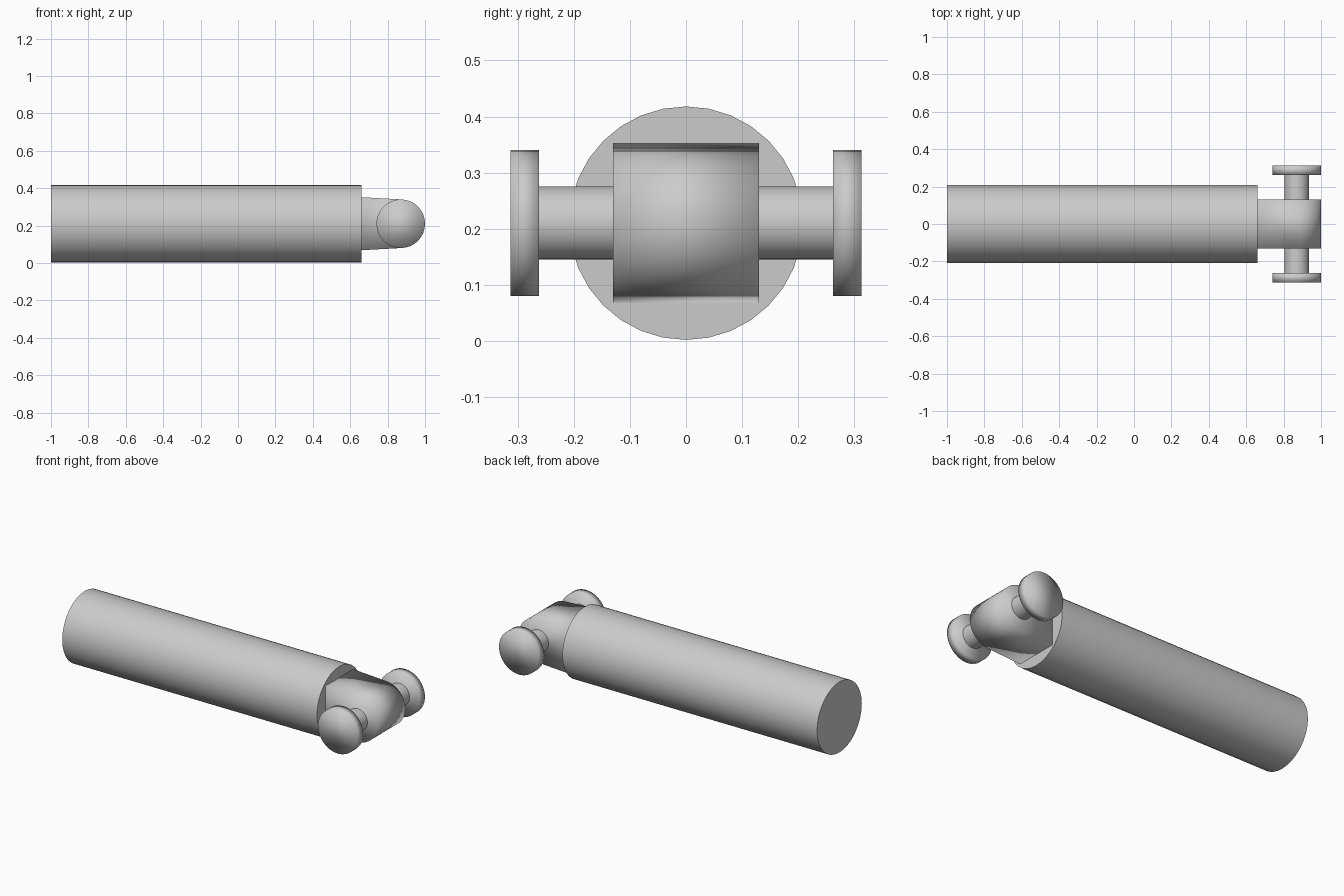
import bpy, bmesh, math

if "Cube" in bpy.data.objects:
    bpy.data.objects.remove(bpy.data.objects["Cube"])

R, CZ = 0.208, 0.21        # barrel radius, axis height
PX, PR = 0.87, 0.13        # pivot position, knuckle radius


def smooth(ob, angle=None):
    bpy.ops.object.select_all(action='DESELECT')
    ob.select_set(True)
    bpy.context.view_layer.objects.active = ob
    if angle is None:
        bpy.ops.object.shade_smooth()
    else:
        bpy.ops.object.shade_smooth_by_angle(angle=math.radians(angle))


def cylinder(name, r, depth, loc, rot, angle=40):
    bpy.ops.mesh.primitive_cylinder_add(vertices=32, radius=r, depth=depth,
                                        location=loc, rotation=rot)
    ob = bpy.context.object
    ob.name = name
    smooth(ob, angle)
    return ob


# Long round body
cylinder("barrel", R, 1.66, (-0.17, 0, CZ), (0, math.pi / 2, 0))

# Tapered knuckle with a round nose, extruded across y
profile = [(0.655, CZ - 0.142)]
for i in range(17):
    a = -math.pi / 2 + math.pi * i / 16
    profile.append((PX + PR * math.cos(a), CZ + PR * math.sin(a)))
profile.append((0.655, CZ + 0.142))
bm = bmesh.new()
face = bm.faces.new([bm.verts.new((x, -PR, z)) for x, z in profile])
ext = bmesh.ops.extrude_face_region(bm, geom=[face])
bmesh.ops.translate(bm, vec=(0, 2 * PR, 0),
                    verts=[v for v in ext["geom"] if isinstance(v, bmesh.types.BMVert)])
bmesh.ops.recalc_face_normals(bm, faces=bm.faces[:])
mesh = bpy.data.meshes.new("knuckle")
bm.to_mesh(mesh)
bm.free()
knuckle = bpy.data.objects.new("knuckle", mesh)
bpy.context.collection.objects.link(knuckle)
smooth(knuckle)

# Pivot pin and end cap on each side (caps have softly shaded rims)
for side, s in (("front", -1), ("back", 1)):
    rot = (math.pi / 2, 0, 0)
    cylinder(side + "_pin", 0.065, 0.145, (PX, s * 0.1955, CZ), rot)
    cylinder(side + "_cap", PR, 0.051, (PX, s * 0.2875, CZ), rot, None)
